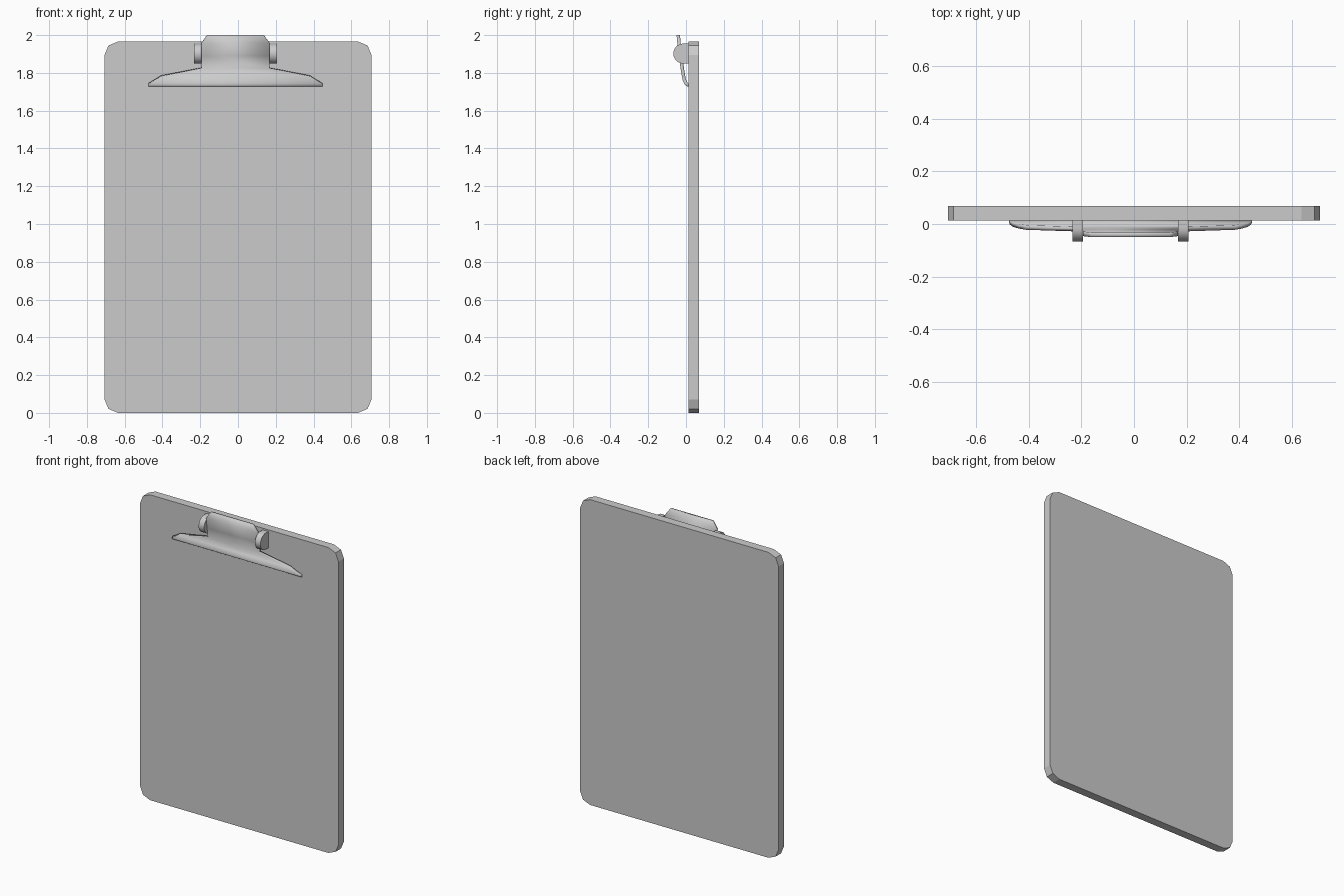
import bpy, bmesh, math
from mathutils import Vector

if "Cube" in bpy.data.objects:
    bpy.data.objects.remove(bpy.data.objects["Cube"])

CX = -0.0135  # clip sits slightly left of centre


def finish(name, bm, smooth=False):
    bmesh.ops.recalc_face_normals(bm, faces=bm.faces)
    mesh = bpy.data.meshes.new(name)
    bm.to_mesh(mesh)
    bm.free()
    ob = bpy.data.objects.new(name, mesh)
    bpy.context.collection.objects.link(ob)
    if smooth:
        bpy.ops.object.select_all(action='DESELECT')
        ob.select_set(True)
        bpy.context.view_layer.objects.active = ob
        bpy.ops.object.shade_smooth_by_angle(angle=math.radians(35))
    return ob


def prism(name, points, offset, smooth=False):
    bm = bmesh.new()
    face = bm.faces.new([bm.verts.new(p) for p in points])
    res = bmesh.ops.extrude_face_region(bm, geom=[face])
    moved = [v for v in res['geom'] if isinstance(v, bmesh.types.BMVert)]
    bmesh.ops.translate(bm, verts=moved, vec=Vector(offset))
    return finish(name, bm, smooth)


# Board with two-segment rounded corners
W, H, R = 0.707, 1.966, 0.072
outline = []
for cx, cz, start in ((W - R, H - R, 0), (R - W, H - R, 90), (R - W, R, 180), (W - R, R, 270)):
    for k in range(3):
        a = math.radians(start + 45 * k)
        outline.append((cx + R * math.cos(a), 0.013, cz + R * math.sin(a)))
prism("board", outline, (0, 0.055, 0))

# Clip plate: (half width, y, z) rows from thumb tab down to the curled jaw
rows = [(0.150, -0.050, 2.000), (0.165, -0.048, 1.979), (0.181, -0.046, 1.957),
        (0.181, -0.037, 1.890), (0.181, -0.029, 1.825), (0.395, -0.022, 1.782),
        (0.425, -0.017, 1.760), (0.447, -0.010, 1.744), (0.458, -0.002, 1.733),
        (0.461, 0.006, 1.728), (0.461, 0.013, 1.727)]
bm = bmesh.new()
pairs = [[bm.verts.new((CX + s * w, y, z)) for s in (-1, 1)] for w, y, z in rows]
for (tl, tr), (bl, br) in zip(pairs, pairs[1:]):
    bm.faces.new((tl, bl, br, tr))
mesh = bpy.data.meshes.new("clip_plate")
bm.to_mesh(mesh)
bm.free()
plate = bpy.data.objects.new("clip_plate", mesh)
bpy.context.collection.objects.link(plate)
bpy.context.view_layer.objects.active = plate
plate.select_set(True)
bpy.ops.object.shade_smooth_by_angle(angle=math.radians(35))
solid = plate.modifiers.new("thickness", 'SOLIDIFY')
solid.thickness = 0.018
solid.offset = -1

# D-shaped hinge brackets on both sides of the plate
r, cy, cz = 0.053, -0.014, 1.902
for name, x in (("left_bracket", CX - 0.220), ("right_bracket", CX + 0.181)):
    pts = [(x, 0.013, cz + r)]
    for k in range(17):
        a = math.radians(90 + 180 * k / 16)
        pts.append((x, cy + r * math.cos(a), cz + r * math.sin(a)))
    pts.append((x, 0.013, cz - r))
    prism(name, pts, (0.039, 0, 0), True)
